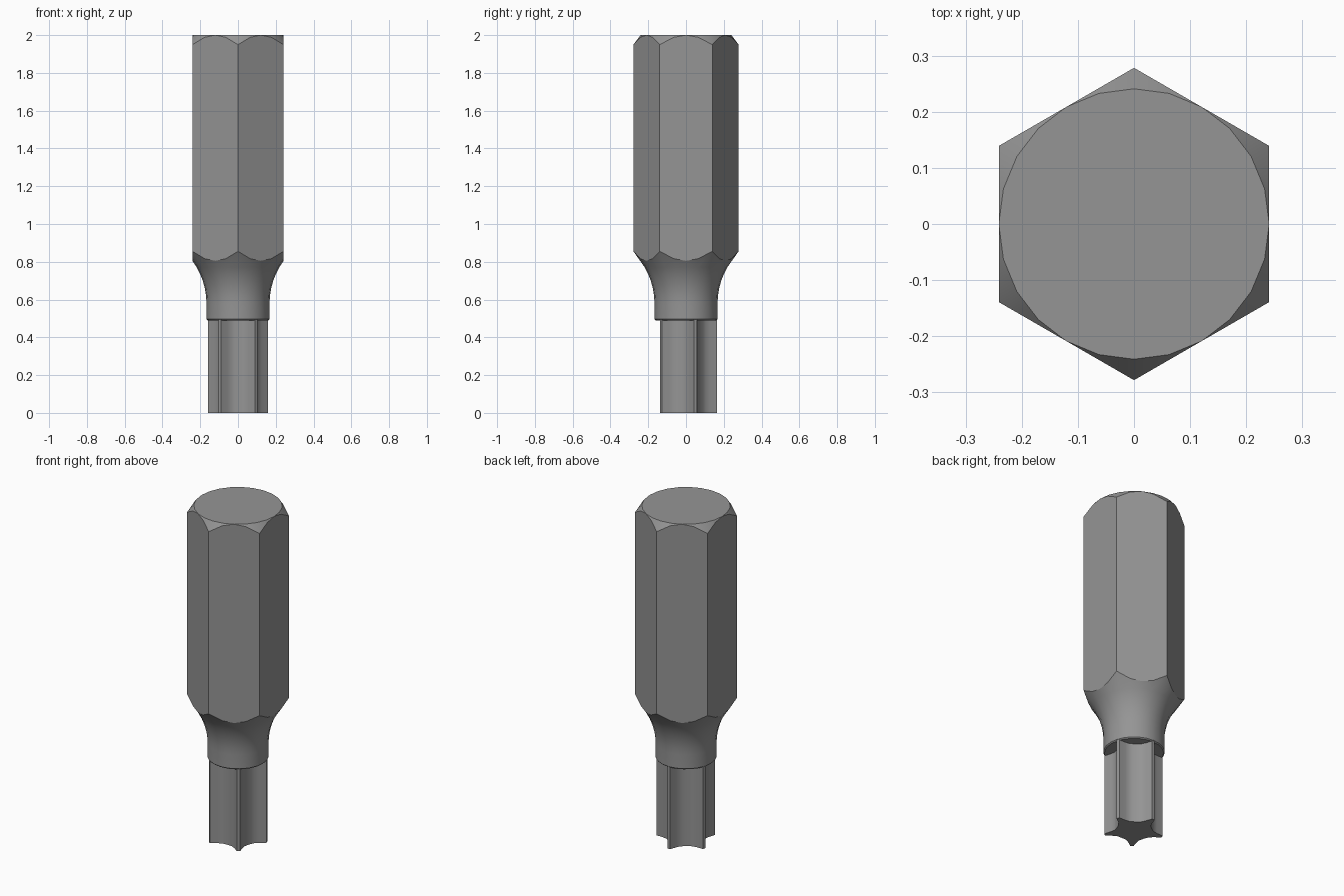
import bpy, bmesh
from math import sin, cos, pi, radians, tau

cube = bpy.data.objects.get("Cube")
if cube:
    bpy.data.objects.remove(cube, do_unlink=True)

steel = bpy.data.materials.new("grey steel")
steel.use_nodes = True
GREY = (0.3, 0.3, 0.3, 1)
steel.diffuse_color = GREY
steel.node_tree.nodes["Principled BSDF"].inputs["Base Color"].default_value = GREY


def loft(name, rings, smooth_angle):
    """Skin a stack of equal-length rings and cap both ends."""
    bm = bmesh.new()
    loops = [[bm.verts.new(p) for p in ring] for ring in rings]
    n = len(loops[0])
    for low, high in zip(loops, loops[1:]):
        for i in range(n):
            j = (i + 1) % n
            bm.faces.new((low[i], low[j], high[j], high[i]))
    bm.faces.new(loops[0][::-1])
    bm.faces.new(loops[-1])
    bmesh.ops.remove_doubles(bm, verts=bm.verts, dist=0.0005)
    bmesh.ops.recalc_face_normals(bm, faces=bm.faces)
    mesh = bpy.data.meshes.new(name)
    bm.to_mesh(mesh)
    bm.free()
    mesh.materials.append(steel)
    obj = bpy.data.objects.new(name, mesh)
    bpy.context.collection.objects.link(obj)
    bpy.ops.object.select_all(action="DESELECT")
    obj.select_set(True)
    bpy.context.view_layer.objects.active = obj
    bpy.ops.object.shade_smooth_by_angle(angle=radians(smooth_angle))
    return obj


# Hex shank with chamfered ends, flaring out of a round neck
SIDES = 24
FLAT = 0.241
NECK = 0.167
SLOPE = 1.35
angles = [tau * i / SIDES for i in range(SIDES)]


def hex_radius(a):
    return FLAT / cos((a + pi / 6) % (pi / 3) - pi / 6)


def ring(radius, height):
    return [(radius(a) * cos(a), radius(a) * sin(a), height(a)) for a in angles]


def circle(r, z):
    return ring(lambda a: r, lambda a: z)


rings = [circle(NECK - 0.006, 0.49), circle(NECK, 0.496)]
for step in range(6):
    t = radians(36.5) * step / 6
    rings.append(circle(NECK + 0.377 * (1 - cos(t)), 0.58 + 0.377 * sin(t)))
rings.append(ring(hex_radius, lambda a: 0.805 + SLOPE * (hex_radius(a) - FLAT)))
rings.append(ring(hex_radius, lambda a: 2 - SLOPE * (hex_radius(a) - FLAT)))
rings.append(circle(FLAT, 2))
loft("hex_shank", rings, 25)

# Five-pointed driving tip with hollow sides, one point to the back
half_lobe = [(3, 0.165), (10, 0.128), (18, 0.108), (27, 0.102)]
lobe = [(-d, r) for d, r in reversed(half_lobe)] + half_lobe + [(36, 0.1)]
outline = []
for k in range(5):
    for degrees, r in lobe:
        a = radians(90 + 72 * k + degrees)
        outline.append((r * cos(a), r * sin(a)))
loft("star_tip", [[(x, y, z) for x, y in outline] for z in (0, 0.5)], 35)
